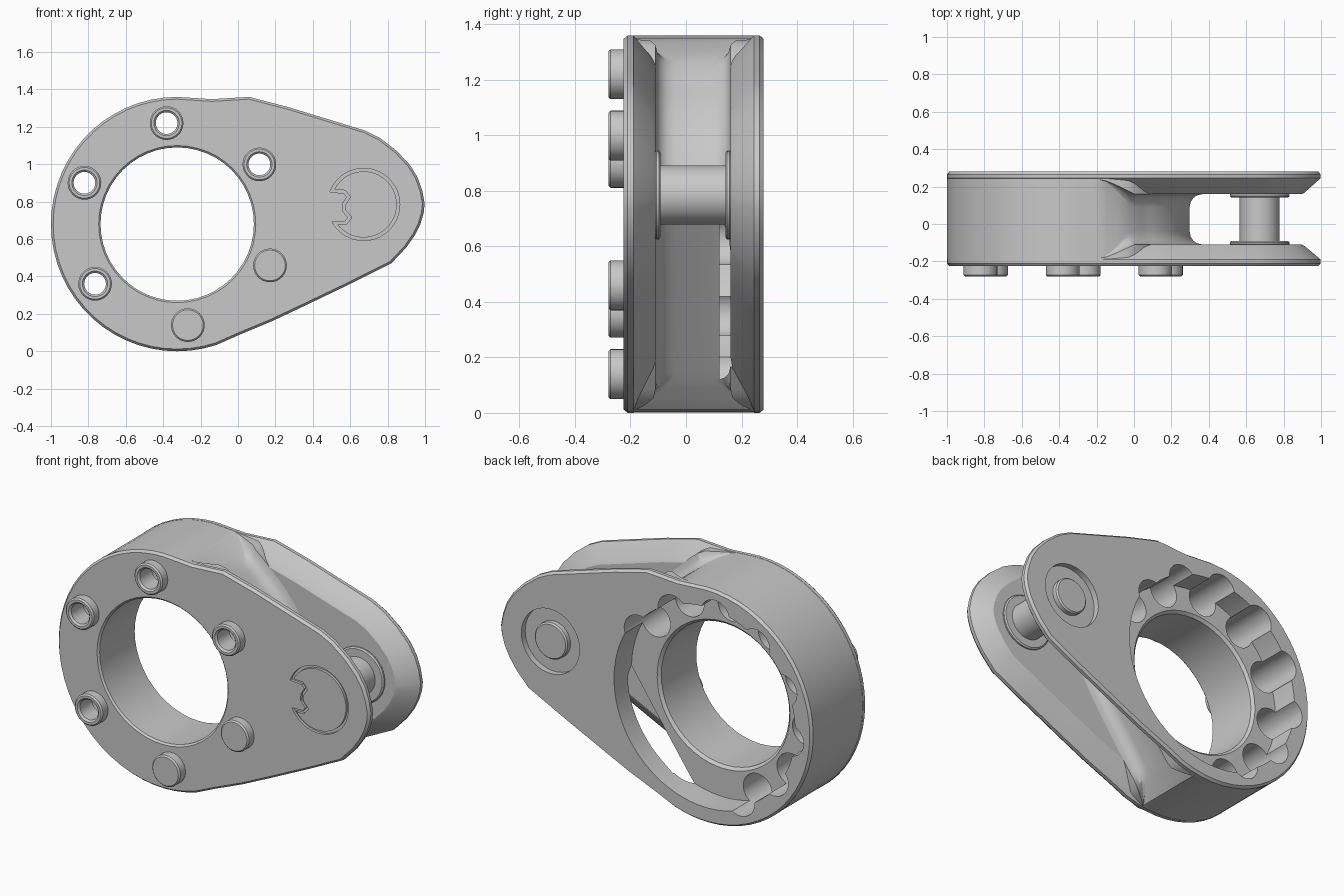
import bpy, bmesh, math
from mathutils import Vector

if "Cube" in bpy.data.objects:
    bpy.data.objects.remove(bpy.data.objects["Cube"], do_unlink=True)

CX, CZ = -0.325, 0.68         # bore centre
AX, AZ = 0.672, 0.785         # axle centre
FRONT, BACK = -0.225, 0.28    # outer faces of the two plates
SLOT_F, SLOT_B = -0.11, 0.16  # inner faces of the two plates
FLOOR = 0.12                  # floor of the back recess round the bore

grey = bpy.data.materials.new("light_grey")
grey.use_nodes = True
grey.diffuse_color = (0.58, 0.58, 0.58, 1)
grey.node_tree.nodes["Principled BSDF"].inputs["Base Color"].default_value = (0.58, 0.58, 0.58, 1)


def loft(name, loops, ring=False):
    """Skin equal-length loops of (x, y, z); cap the ends, or join them when ring."""
    bm = bmesh.new()
    rows = [[bm.verts.new(p) for p in loop] for loop in loops]
    pairs = list(zip(rows, rows[1:])) + ([(rows[-1], rows[0])] if ring else [])
    for a, b in pairs:
        for i in range(len(a)):
            j = (i + 1) % len(a)
            bm.faces.new((a[i], a[j], b[j], b[i]))
    if not ring:
        bm.faces.new(rows[0][::-1])
        bm.faces.new(rows[-1])
    # All faces wind the same way, so turn them outwards together
    if bm.calc_volume(signed=True) < 0:
        bmesh.ops.reverse_faces(bm, faces=bm.faces)
    mesh = bpy.data.meshes.new(name)
    bm.to_mesh(mesh)
    bm.free()
    mesh.materials.append(grey)
    obj = bpy.data.objects.new(name, mesh)
    bpy.context.collection.objects.link(obj)
    return obj


def flat(pts, y):
    return [(x, y, z) for x, z in pts]


def polar(r, deg, cx=CX, cz=CZ):
    a = math.radians(deg)
    return cx + r * math.cos(a), cz + r * math.sin(a)


def lathe(name, c, profile, n=40, ring=False):
    """Turn an (r, y) profile about an axis along y."""
    return loft(name, [flat([polar(r, 360 * i / n, *c) for i in range(n)], y)
                       for r, y in profile], ring)


def sector(name, a0, a1, r0, r1, y0, y1, n=40):
    steps = [a0 + (a1 - a0) * i / n for i in range(n + 1)]
    pts = [polar(r1, a) for a in steps] + [polar(r0, a) for a in reversed(steps)]
    return loft(name, [flat(pts, y0), flat(pts, y1)])


def inset(pts, d):
    """Mitred inset of a counter-clockwise outline."""
    out = []
    for i, p in enumerate(pts):
        a, p, b = Vector(pts[i - 1]), Vector(p), Vector(pts[(i + 1) % len(pts)])
        u, v = (p - a).normalized(), (b - p).normalized()
        n1, n2 = Vector((-u.y, u.x)), Vector((-v.y, v.x))
        out.append(tuple(p + (n1 + n2) * (d / (1 + n1.dot(n2)))))
    return out


def volume(mesh):
    bm = bmesh.new()
    bm.from_mesh(mesh)
    v = bm.calc_volume(signed=True)
    bm.free()
    return v


def cut(obj, cutters):
    """Subtract each cutter, trying the next solver if one loses the part."""
    for c in cutters:
        before = volume(obj.data)
        for solver in ("MANIFOLD", "EXACT", "FLOAT"):
            m = obj.modifiers.new("cut", "BOOLEAN")
            m.operation, m.solver, m.object = "DIFFERENCE", solver, c
            deps = bpy.context.evaluated_depsgraph_get()
            mesh = bpy.data.meshes.new_from_object(obj.evaluated_get(deps))
            obj.modifiers.remove(m)
            if 0.5 * before < volume(mesh) < before - 1e-7:
                obj.data = mesh
                break


# Outline: round ring on the left, tapering arm on the right
arm = [(0.0, 0.085), (0.18, 0.16), (0.35, 0.24), (0.6, 0.36), (0.82, 0.47), (0.9, 0.555),
       (0.945, 0.62), (0.975, 0.68), (0.993, 0.74), (0.998, 0.79), (0.985, 0.86),
       (0.96, 0.93), (0.92, 0.995), (0.85, 1.07), (0.76, 1.14), (0.68, 1.18),
       (0.5, 1.235), (0.27, 1.305), (0.06, 1.36), (-0.14, 1.348)]
round_end = [(CX + 0.675 * math.cos(math.radians(a)), CZ + 0.68 * math.sin(math.radians(a)))
             for a in range(90, 289, 6)]
outline = arm + round_end


def outline_radius(deg):
    """Distance from the bore centre to the outline along a ray."""
    d = Vector((math.cos(math.radians(deg)), math.sin(math.radians(deg))))
    for i in range(len(outline)):
        a = Vector(outline[i - 1]) - Vector((CX, CZ))
        e = Vector(outline[i]) - Vector(outline[i - 1])
        k = d.cross(e)
        if abs(k) > 1e-9:
            t, s = a.cross(e) / k, a.cross(d) / k
            if t > 0 and -1e-6 <= s <= 1 + 1e-6:
                return t
    return 0.67


def core_radius(deg):
    """Slot floor: round, with a flat low on the arm side, fading out to the ring."""
    r = 0.63 + 0.06 * min(1, max(0, (abs(deg) - 52) / 28))
    if abs(deg + 35) < 50:
        r = min(r, 0.47 / math.cos(math.radians(deg + 35)))
    return r if abs(deg) < 90 else 1


# Side plates with bevelled rims and flared inner lips
def plate(name, outer, inner):
    s = 1 if inner > outer else -1
    return loft(name, [flat(inset(outline, 0.012), outer), flat(outline, outer + s * 0.015),
                       flat(outline, outer + s * 0.035), flat(inset(outline, 0.085), inner - s * 0.008),
                       flat(inset(outline, 0.1), inner)])


front_plate = plate("front_plate", FRONT, SLOT_F)
back_plate = plate("back_plate", BACK, SLOT_B)


# Core between the plates, filleted into them and widening where the slot runs out
def core_loop(t, front, y_end=None):
    pts = []
    for a in range(-180, 180, 3):
        rim, floor = outline_radius(a), core_radius(a)
        gap = max(0.003, rim - floor)
        e, f = min(1, gap / 0.1), min(0.07, 0.8 * gap)
        r = min(rim - 0.001, floor + f * (1 - math.sqrt(1 - (1 - t) ** 2)))
        y = -0.185 + 0.075 * e + t * f if front else 0.24 - 0.08 * e - t * f
        x, z = polar(r, a)
        pts.append((x, y if y_end is None else y_end, z))
    return pts


steps = (0, 0.1, 0.3, 0.6, 1)
core = loft("core", [core_loop(0, True, -0.2)] + [core_loop(t, True) for t in steps]
            + [core_loop(t, False) for t in reversed(steps)] + [core_loop(0, False, 0.26)])

# Cutters shared by plates and core
bore = lathe("bore_cutter", (CX, CZ), [(0.435, FRONT - 0.015), (0.41, FRONT + 0.01), (0.41, FLOOR - 0.015),
                                       (0.434, FLOOR + 0.009), (0.434, 0.4)], 48)
PITCH = 0.543
pockets = [lathe("pocket_cutter", polar(0.535, 36 + 30 * k), [(0.092, -0.16), (0.092, 0.4)], 32)
           for k in range(8)]
pins = [36 + 60 * k for k in range(6)]
pin_holes = [lathe("pin_hole_cutter", polar(PITCH, a), [(0.058, -0.4), (0.058, 0)], 32)
             for a in pins[:4]]
channel = sector("channel_cutter", 34, 248, 0.425, 0.57, FLOOR, 0.4)
groove = sector("groove_cutter", -114, 36, 0.425, 0.59, FLOOR, 0.4)
shared = [bore, channel, groove] + pockets

# Axle recess at the back, notched outline groove at the front
recess = lathe("recess_cutter", (AX, AZ), [(0.186, BACK - 0.035), (0.186, 0.4)], 48)
notch = [polar(0.193, a, AX, AZ) for a in range(-152, 161, 8)]
notch += [(0.565, 0.845), (0.582, 0.825), (0.56, 0.79), (0.558, 0.75),
          (0.588, 0.715), (0.572, 0.695)]
inner_notch = inset(notch, 0.016)
mark = loft("notched_groove_cutter", [flat(notch, -0.3), flat(notch, FRONT + 0.015),
                                      flat(inner_notch, FRONT + 0.015),
                                      flat(inner_notch, -0.3)], ring=True)

cut(core, shared + pin_holes)
cut(back_plate, shared + [recess])
cut(front_plate, [bore, mark] + pockets + pin_holes)
for c in shared + pin_holes + [recess, mark]:
    bpy.data.objects.remove(c, do_unlink=True)

# Front pins: four open sleeves and two solid studs
tip = -0.28
for i, a in enumerate(pins):
    c = polar(PITCH, a)
    if i < 4:
        lathe("pin_sleeve", c, [(0.09, -0.2), (0.09, tip + 0.008), (0.082, tip), (0.068, tip),
                                (0.058, tip + 0.01), (0.058, -0.2)], 32, ring=True)
    else:
        lathe("pin_stud", c, [(0.09, -0.2), (0.09, tip + 0.008), (0.082, tip)], 32)

# Flanged roller across the slot and its boss at the back
lathe("roller", (AX, AZ), [(0.15, SLOT_F - 0.01), (0.16, SLOT_F + 0.004), (0.16, SLOT_F + 0.012),
                           (0.152, SLOT_F + 0.018), (0.107, SLOT_F + 0.018),
                           (0.107, SLOT_B - 0.018), (0.152, SLOT_B - 0.018),
                           (0.16, SLOT_B - 0.012), (0.16, SLOT_B - 0.004), (0.15, SLOT_B + 0.01)], 48)
lathe("axle_boss", (AX, AZ), [(0.105, 0.2), (0.105, BACK - 0.008), (0.097, BACK)], 40)

# Shading
bpy.ops.object.select_all(action="DESELECT")
for o in bpy.context.collection.objects:
    if o.type == "MESH":
        o.select_set(True)
        bpy.context.view_layer.objects.active = o
bpy.ops.object.shade_smooth_by_angle(angle=math.radians(25))
